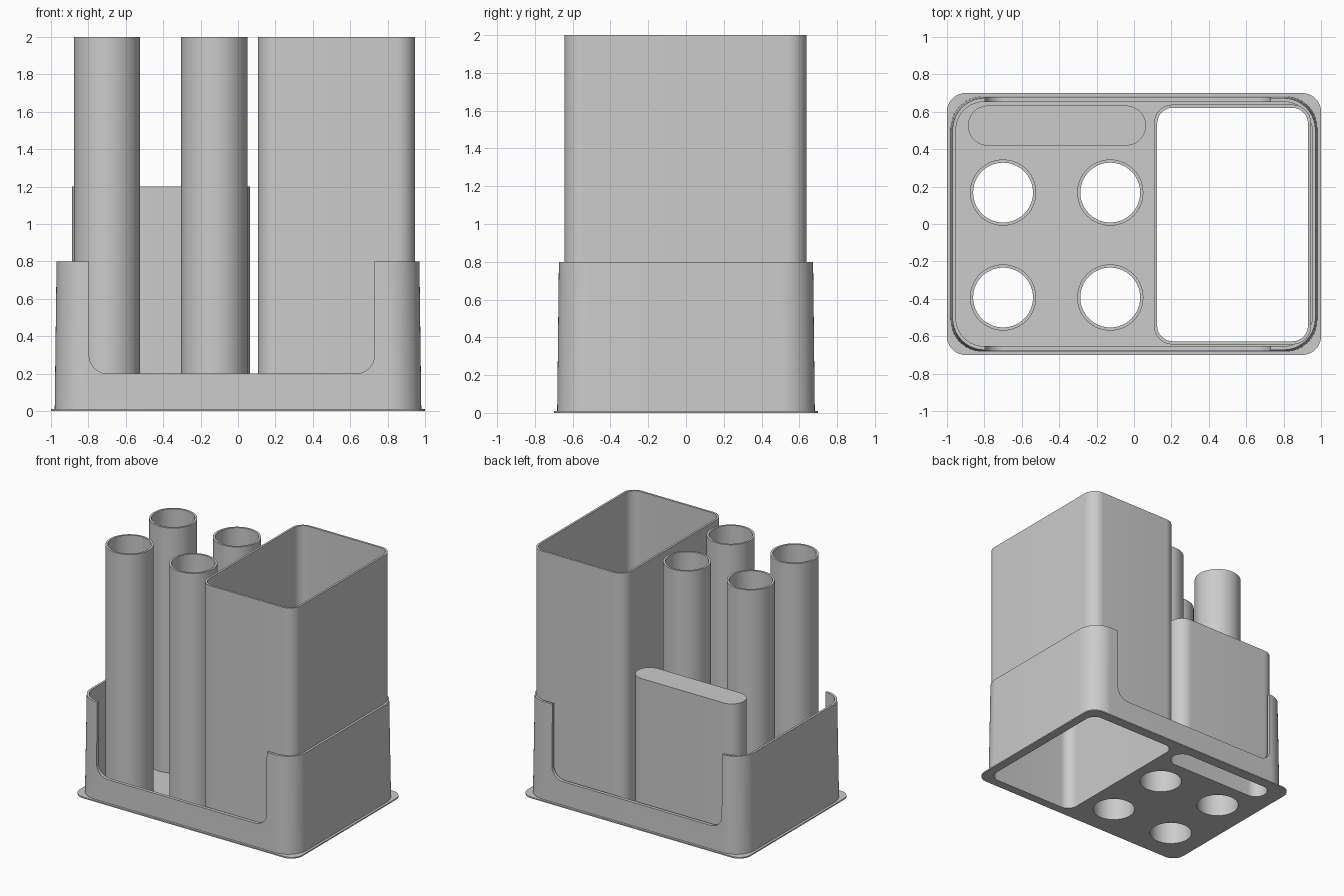
import bpy
import bmesh
from math import sin, cos, pi, radians

cube = bpy.data.objects.get("Cube")
if cube:
    bpy.data.objects.remove(cube, do_unlink=True)

# One plain grey plastic
GREY = (0.6, 0.6, 0.6, 1.0)
mat = bpy.data.materials.new("grey plastic")
mat.use_nodes = True
mat.diffuse_color = GREY
bsdf = next(n for n in mat.node_tree.nodes if n.type == "BSDF_PRINCIPLED")
bsdf.inputs["Base Color"].default_value = GREY

STEPS = 14          # segments per rounded corner
FLOOR = 0.01        # thickness of the base plate
WALL = 0.017        # thickness of the holders


def outline(cx, cy, hx, hy, r):
    """Rounded rectangle; a circle or a slot when r reaches the half size."""
    pts = []
    for k, (sx, sy) in enumerate([(1, 1), (-1, 1), (-1, -1), (1, -1)]):
        for i in range(STEPS + 1):
            a = (k + i / STEPS) * pi / 2
            pts.append((cx + sx * (hx - r) + r * cos(a),
                        cy + sy * (hy - r) + r * sin(a)))
    return pts


def inset(shape, d):
    cx, cy, hx, hy, r = shape
    return (cx, cy, hx - d, hy - d, r - d)


def finish(obj):
    obj.data.materials.clear()
    obj.data.materials.append(mat)
    bpy.ops.object.select_all(action="DESELECT")
    obj.select_set(True)
    bpy.context.view_layer.objects.active = obj
    bpy.ops.object.shade_smooth_by_angle(angle=radians(30))


def loft(name, rings, closed):
    """Skin a list of (shape, z) rings, closed into a shell or capped."""
    bm = bmesh.new()
    loops = [[bm.verts.new((x, y, z)) for x, y in outline(*s)] for s, z in rings]
    pairs = list(zip(loops, loops[1:]))
    if closed:
        pairs.append((loops[-1], loops[0]))
    else:
        bm.faces.new(loops[0])
        bm.faces.new(loops[-1])
    for a, b in pairs:
        for i in range(len(a)):
            j = (i + 1) % len(a)
            bm.faces.new((a[i], a[j], b[j], b[i]))
    bmesh.ops.remove_doubles(bm, verts=bm.verts, dist=1e-5)
    bmesh.ops.recalc_face_normals(bm, faces=bm.faces)
    mesh = bpy.data.meshes.new(name)
    bm.to_mesh(mesh)
    bm.free()
    obj = bpy.data.objects.new(name, mesh)
    bpy.context.collection.objects.link(obj)
    return obj


def open_tube(name, shape, top):
    inner = inset(shape, WALL)
    finish(loft(name, [(shape, FLOOR), (shape, top), (inner, top), (inner, FLOOR)], True))


# Shapes: centre x, centre y, half width, half depth, corner radius
box = (0.527, -0.003, 0.42, 0.641, 0.1)
slot = (-0.412, 0.526, 0.476, 0.107, 0.107)
tubes = {f"{row}_{side}_tube": (x, y, 0.177, 0.177, 0.177)
         for row, y in (("front", -0.393), ("back", 0.168))
         for side, x in (("right", -0.7), ("left", -0.127))}

# Tall holders, open at the top and bottom
open_tube("tall_box", box, 2.0)
for name, shape in tubes.items():
    open_tube(name, shape, 2.0)

# Flat holder, closed on top and hollow from below
core = inset(slot, WALL)
finish(loft("flat_holder", [(core, 1.2 - WALL), (core, FLOOR), (slot, FLOOR), (slot, 1.2)], False))

# Base plate with openings under every holder
curve = bpy.data.curves.new("base_plate", "CURVE")
curve.dimensions = "2D"
curve.fill_mode = "BOTH"
curve.extrude = FLOOR / 2
holes = [inset(s, WALL) for s in (box, slot, *tubes.values())]
for shape in [(0, 0, 1.0, 0.7, 0.1)] + holes:
    # drop coincident points where straight sides vanish
    pts = []
    for p in outline(*shape):
        if not pts or abs(p[0] - pts[-1][0]) + abs(p[1] - pts[-1][1]) > 1e-5:
            pts.append(p)
    if abs(pts[0][0] - pts[-1][0]) + abs(pts[0][1] - pts[-1][1]) < 1e-5:
        pts.pop()
    spline = curve.splines.new("POLY")
    spline.points.add(len(pts) - 1)
    for point, (x, y) in zip(spline.points, pts):
        point.co = (x, y, 0, 1)
    spline.use_cyclic_u = True
plate = bpy.data.objects.new("base_plate", curve)
bpy.context.collection.objects.link(plate)
bpy.ops.object.select_all(action="DESELECT")
plate.select_set(True)
bpy.context.view_layer.objects.active = plate
bpy.ops.object.convert(target="MESH")
plate = bpy.context.view_layer.objects.active
bm = bmesh.new()
bm.from_mesh(plate.data)
bmesh.ops.translate(bm, verts=bm.verts, vec=(0, 0, FLOOR / 2))
bmesh.ops.remove_doubles(bm, verts=bm.verts, dist=1e-5)
bmesh.ops.recalc_face_normals(bm, faces=bm.faces)
bm.to_mesh(plate.data)
bm.free()
finish(plate)

# Tray wall, slightly tapered, with a wide notch in the front and back
RIM = 0.8
foot = (0, 0, 0.98, 0.682, 0.17)
lip = (0, 0, 0.97, 0.673, 0.17)
inside = (0, 0, 0.952, 0.653, 0.15)
tray = loft("tray_wall", [(foot, FLOOR), (lip, RIM), (inside, RIM), (inside, FLOOR)], True)
cutter = loft("notch_cutter", [((-0.033, 0.8, 0.763, 0.6, 0.1), -1), ((-0.033, 0.8, 0.763, 0.6, 0.1), 1)], False)
cutter.rotation_euler.x = radians(90)
cutter.hide_render = True
bpy.context.view_layer.update()
notch = tray.modifiers.new("notch", "BOOLEAN")
notch.operation = "DIFFERENCE"
notch.solver = "EXACT"
notch.object = cutter
bpy.ops.object.select_all(action="DESELECT")
tray.select_set(True)
bpy.context.view_layer.objects.active = tray
bpy.ops.object.modifier_apply(modifier=notch.name)
bpy.data.objects.remove(cutter, do_unlink=True)
finish(tray)
